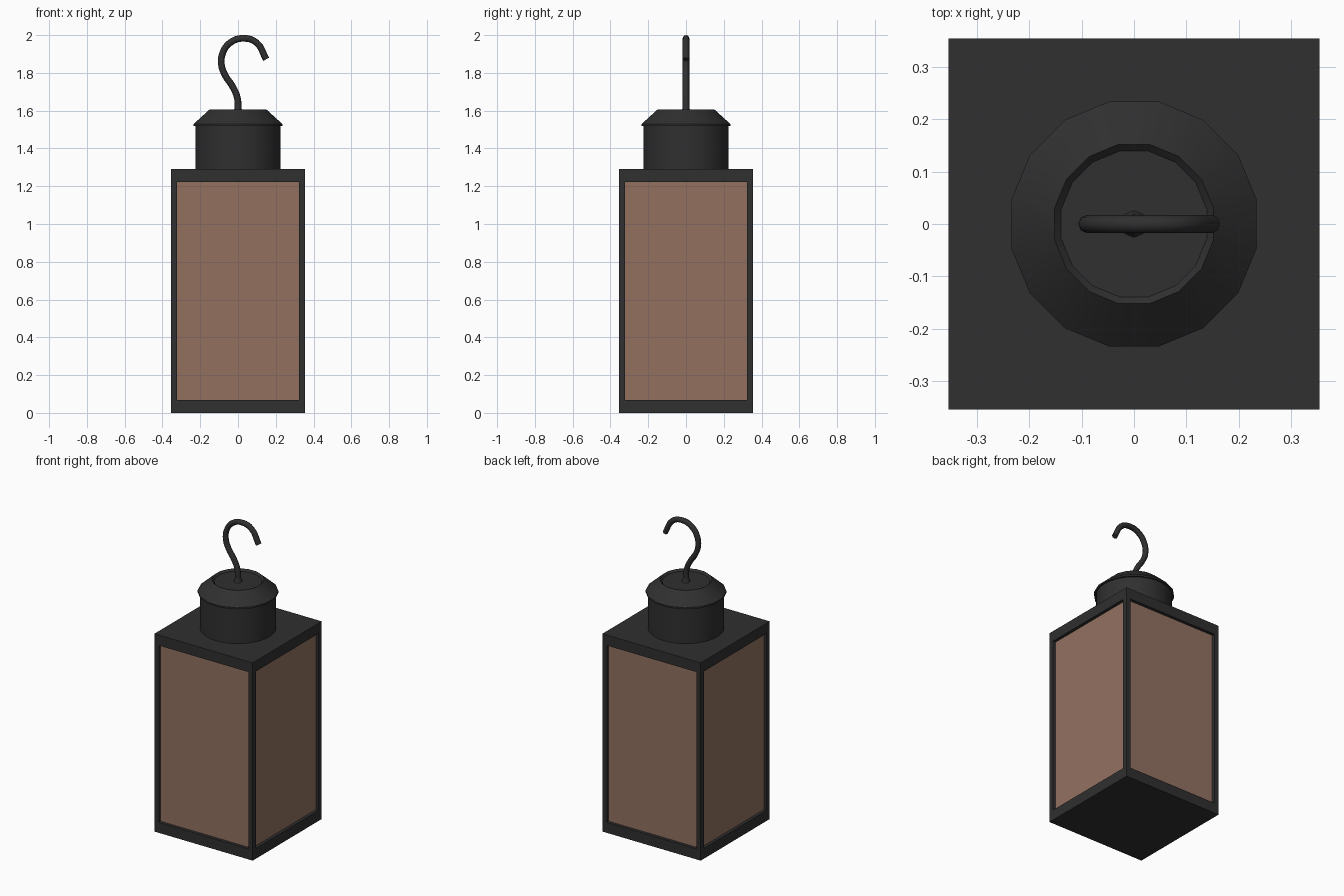
import bpy, bmesh, math

if "Cube" in bpy.data.objects:
    bpy.data.objects.remove(bpy.data.objects["Cube"])


def material(name, rgb):
    m = bpy.data.materials.new(name)
    m.diffuse_color = (*rgb, 1)
    m.use_nodes = True
    m.node_tree.nodes["Principled BSDF"].inputs["Base Color"].default_value = m.diffuse_color
    return m


black = material("dark_metal", (0.029, 0.029, 0.029))
brown = material("brown_glass", (0.29, 0.165, 0.118))


def add_object(name, bm, mats):
    bmesh.ops.recalc_face_normals(bm, faces=bm.faces)
    me = bpy.data.meshes.new(name)
    bm.to_mesh(me)
    bm.free()
    for m in mats:
        me.materials.append(m)
    ob = bpy.data.objects.new(name, me)
    bpy.context.collection.objects.link(ob)
    return ob


def lathe(name, profile, sides, smooth_angle):
    """Revolve (radius, z) points about z and close both ends."""
    bm = bmesh.new()
    rings = []
    for r, z in profile:
        ring = []
        for i in range(sides):
            a = 2 * math.pi * (i + 0.5) / sides
            ring.append(bm.verts.new((r * math.cos(a), r * math.sin(a), z)))
        rings.append(ring)
    for lo, hi in zip(rings, rings[1:]):
        for i in range(sides):
            j = (i + 1) % sides
            bm.faces.new((lo[i], lo[j], hi[j], hi[i]))
    bm.faces.new(rings[0][::-1])
    bm.faces.new(rings[-1])
    ob = add_object(name, bm, [black])
    smooth(ob, smooth_angle)
    return ob


def smooth(ob, angle):
    bpy.ops.object.select_all(action='DESELECT')
    ob.select_set(True)
    bpy.context.view_layer.objects.active = ob
    bpy.ops.object.shade_smooth_by_angle(angle=math.radians(angle))


# Lantern body: box frame with a recessed brown panel on each side
W, H = 0.355, 1.29
bm = bmesh.new()
bmesh.ops.create_cube(bm, size=1)
for v in bm.verts:
    v.co = (v.co.x * 2 * W, v.co.y * 2 * W, (v.co.z + 0.5) * H)
bm.normal_update()
for f in [f for f in bm.faces if abs(f.normal.z) < 0.5]:
    n = f.normal.copy()
    bmesh.ops.inset_individual(bm, faces=[f], thickness=0.045)
    for v in f.verts:
        v.co.z = 0.068 if v.co.z < H / 2 else 1.222
    new = bmesh.ops.extrude_discrete_faces(bm, faces=[f])["faces"][0]
    bmesh.ops.translate(bm, verts=new.verts, vec=n * -0.02)
    new.material_index = 1
add_object("lantern_body", bm, [black, brown])

# Neck cylinder and chamfered cap with a shallow dished top
lathe("neck", [(0.226, 1.28), (0.226, 1.535)], 32, 30)
lathe("cap", [(0.226, 1.52), (0.239, 1.52), (0.239, 1.53), (0.155, 1.605),
              (0.142, 1.592)], 16, 30)

# Hook: bent rod, flared where it meets the cap
path = [(0, 1.585, 1.6), (0, 1.61, 1.1), (-0.004, 1.67, 1), (-0.03, 1.73, 1),
        (-0.067, 1.785, 1), (-0.088, 1.845, 1), (-0.08, 1.908, 1),
        (-0.04, 1.961, 1), (0.03, 1.983, 1), (0.098, 1.96, 1),
        (0.149, 1.872, 1)]
cu = bpy.data.curves.new("hook_path", 'CURVE')
cu.dimensions = '3D'
cu.bevel_depth = 0.0175
cu.bevel_resolution = 2
cu.resolution_u = 4
cu.use_fill_caps = True
sp = cu.splines.new('BEZIER')
sp.bezier_points.add(len(path) - 1)
for p, (x, z, r) in zip(sp.bezier_points, path):
    p.co = (x, 0, z)
    p.radius = r
    p.handle_left_type = p.handle_right_type = 'AUTO'
tmp = bpy.data.objects.new("hook_path", cu)
bpy.context.collection.objects.link(tmp)
bpy.context.view_layer.update()
bm = bmesh.new()
bm.from_mesh(tmp.to_mesh())
tmp.to_mesh_clear()
bpy.data.objects.remove(tmp)
bmesh.ops.remove_doubles(bm, verts=bm.verts, dist=0.0001)
for f in bm.faces:
    f.material_index = 0
smooth(add_object("hook", bm, [black]), 50)
